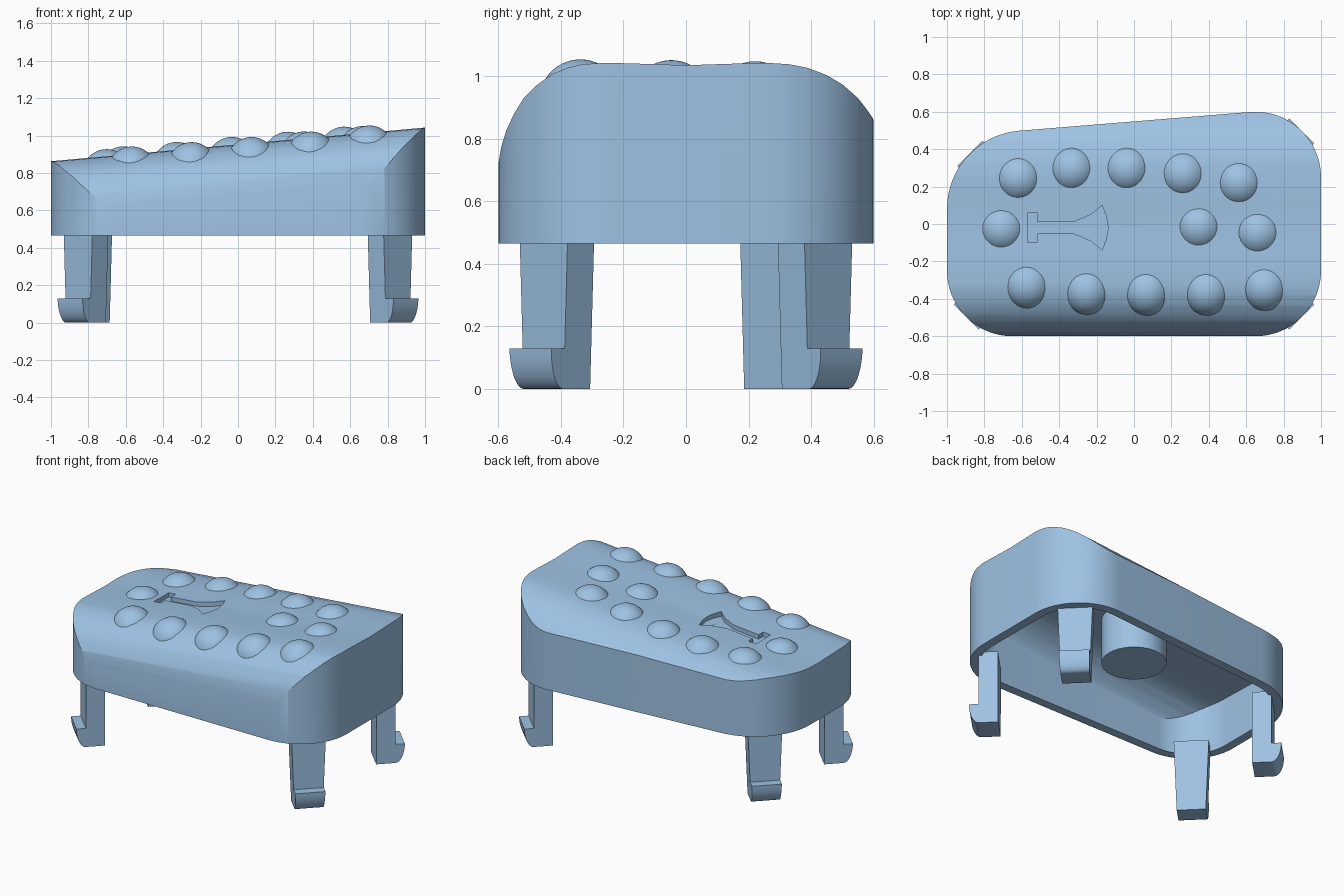
import bpy, bmesh, math
from mathutils import Vector, Matrix

if "Cube" in bpy.data.objects:
    bpy.data.objects.remove(bpy.data.objects["Cube"])

blue = bpy.data.materials.new("light blue")
blue.diffuse_color = (0.34, 0.54, 0.77, 1)
blue.use_nodes = True
blue.node_tree.nodes["Principled BSDF"].inputs["Base Color"].default_value = blue.diffuse_color

SLOPE, RIM = 0.09, 0.465
# Cross-section of the top along y, relative to the crown height
PROFILE = [(-.65, -.6), (-.61, -.36), (-.6, -.285), (-.59, -.235), (-.575, -.19), (-.55, -.14),
           (-.52, -.095), (-.48, -.058), (-.43, -.025), (-.38, -.006), (-.33, .004), (-.25, .008),
           (-.12, .004), (0, 0), (.12, .004), (.25, .008), (.33, .004), (.39, -.006), (.45, -.026),
           (.5, -.052), (.55, -.09), (.6, -.145), (.65, -.22)]


def top_z(x, y):
    for (y0, p0), (y1, p1) in zip(PROFILE, PROFILE[1:]):
        if y0 <= y <= y1:
            return 1.035 + SLOPE * (x - 1) + p0 + (p1 - p0) * (y - y0) / (y1 - y0)


def add_object(name, bm):
    bmesh.ops.recalc_face_normals(bm, faces=bm.faces)
    mesh = bpy.data.meshes.new(name)
    bm.to_mesh(mesh)
    bm.free()
    mesh.materials.append(blue)
    obj = bpy.data.objects.new(name, mesh)
    bpy.context.collection.objects.link(obj)
    return obj


def loft(name, lower, upper):
    """Closed solid between two matching loops."""
    bm = bmesh.new()
    a = [bm.verts.new(p) for p in lower]
    b = [bm.verts.new(p) for p in upper]
    n = len(a)
    for i in range(n):
        j = (i + 1) % n
        bm.faces.new((a[i], a[j], b[j], b[i]))
    bm.faces.new(a[::-1])
    bm.faces.new(b)
    return add_object(name, bm)


def select(obj):
    bpy.ops.object.select_all(action='DESELECT')
    obj.select_set(True)
    bpy.context.view_layer.objects.active = obj


def boolean(obj, cutter, operation):
    mod = obj.modifiers.new("cut", 'BOOLEAN')
    mod.object, mod.operation, mod.solver = cutter, operation, 'EXACT'
    select(obj)
    bpy.ops.object.modifier_apply(modifier=mod.name)
    bpy.data.objects.remove(cutter)


def smooth(obj, angle=30):
    select(obj)
    bpy.ops.object.shade_smooth_by_angle(angle=math.radians(angle))


# Rounded plan corners: centre x, centre y, radius, start angle, end angle
TILT = 4.6
CORNERS = [(.65, -.25, .35, -90, 0), (.65, .25, .35, 0, 90 + TILT),
           (-.58, .08, .42, 90 + TILT, 180), (-.65, -.25, .35, 180, 270)]


def outline(inset):
    pts = []
    for cx, cy, r, a0, a1 in CORNERS:
        for i in range(17):
            a = math.radians(a0 + (a1 - a0) * i / 16)
            pts.append((cx + (r - inset) * math.cos(a), cy + (r - inset) * math.sin(a)))
    return pts


def block(name, inset, bottom, drop):
    """Rounded plan trimmed by the sloping, curved top."""
    plan = outline(inset)
    obj = loft(name, [(x, y, bottom) for x, y in plan], [(x, y, 1.3) for x, y in plan])
    section = [(-.65, .1)] + PROFILE + [(.65, .1)]

    def end(x):
        base = 1.035 + SLOPE * (x - 1) - drop
        loop = [(x, y, base + p) for y, p in PROFILE]
        return loop + [(x, .65, .1), (x, -.65, .1)]
    boolean(obj, loft("top_trim", end(-1.1), end(1.1)), 'INTERSECT')
    return obj


# Hollow shell
shell = block("shell", 0, RIM, 0)
boolean(shell, block("pocket", .06, .3, .07), 'DIFFERENCE')

# Shallow hatchet-shaped recess in the top
half = [(-.57, .08), (-.515, .08), (-.515, .032), (-.32, .032), (-.23, .07), (-.17, .12), (-.148, .06)]
shape = half + [(-.138, 0)] + [(x, -y) for x, y in reversed(half)]
shape = [(x, y - .02) for x, y in shape]
boolean(shell, loft("recess", [(x, y, .917 + SLOPE * x) for x, y in shape],
                    [(x, y, 1.2) for x, y in shape]), 'DIFFERENCE')
smooth(shell)

# Domed bumps seated on the top surface
BUMPS = [(-.62, .245), (-.335, .3), (-.04, .3), (.26, .27), (.56, .22),
         (-.71, -.025), (.345, -.015), (.66, -.045),
         (-.575, -.34), (-.255, -.38), (.065, -.385), (.385, -.385), (.695, -.355)]
R, RISE = .133, .045
for x, y in BUMPS:
    bm = bmesh.new()
    bmesh.ops.create_uvsphere(bm, u_segments=40, v_segments=32, radius=R)
    bmesh.ops.delete(bm, geom=[v for v in bm.verts if v.co.z < R - .09], context='VERTS')
    dy = (top_z(x, y + .05) - top_z(x, y - .05)) / .1
    turn = Vector((0, 0, 1)).rotation_difference(Vector((-SLOPE, -dy, 1)).normalized())
    bmesh.ops.translate(bm, verts=bm.verts, vec=(0, 0, RISE - R))
    bmesh.ops.transform(bm, verts=bm.verts,
                        matrix=Matrix.Translation((x, y, top_z(x, y))) @ turn.to_matrix().to_4x4())
    smooth(add_object("bump", bm), 60)

# Round post under the top
ring = [(.2 * math.cos(i * math.tau / 48), .2 * math.sin(i * math.tau / 48)) for i in range(48)]
smooth(loft("post", [(x, y, .59) for x, y in ring], [(x, y, .9) for x, y in ring]))

# Tapered clip legs with outward hooks, one at each corner
hook = [(.06 * math.cos(math.radians(a)), .13 - .13 * math.sin(math.radians(a)))
        for a in range(0, 81, 10)]
leg_profile = [(-.12, .49), (0, .49), (0, .13)] + hook + [(0, 0), (-.12, 0)]
for (cx, cy, r, a0, a1), angle in zip(CORNERS, (-45, 45, 135, 225)):
    a = math.radians(angle)
    out, side = Vector((math.cos(a), math.sin(a), 0)), Vector((-math.sin(a), math.cos(a), 0))
    foot = Vector((cx, cy, 0)) + out * (r - .06)
    sides = [[foot + out * u + side * s * (.09 + .038 * z) + Vector((0, 0, z))
              for u, z in leg_profile] for s in (-1, 1)]
    smooth(loft("clip_leg", *sides))
